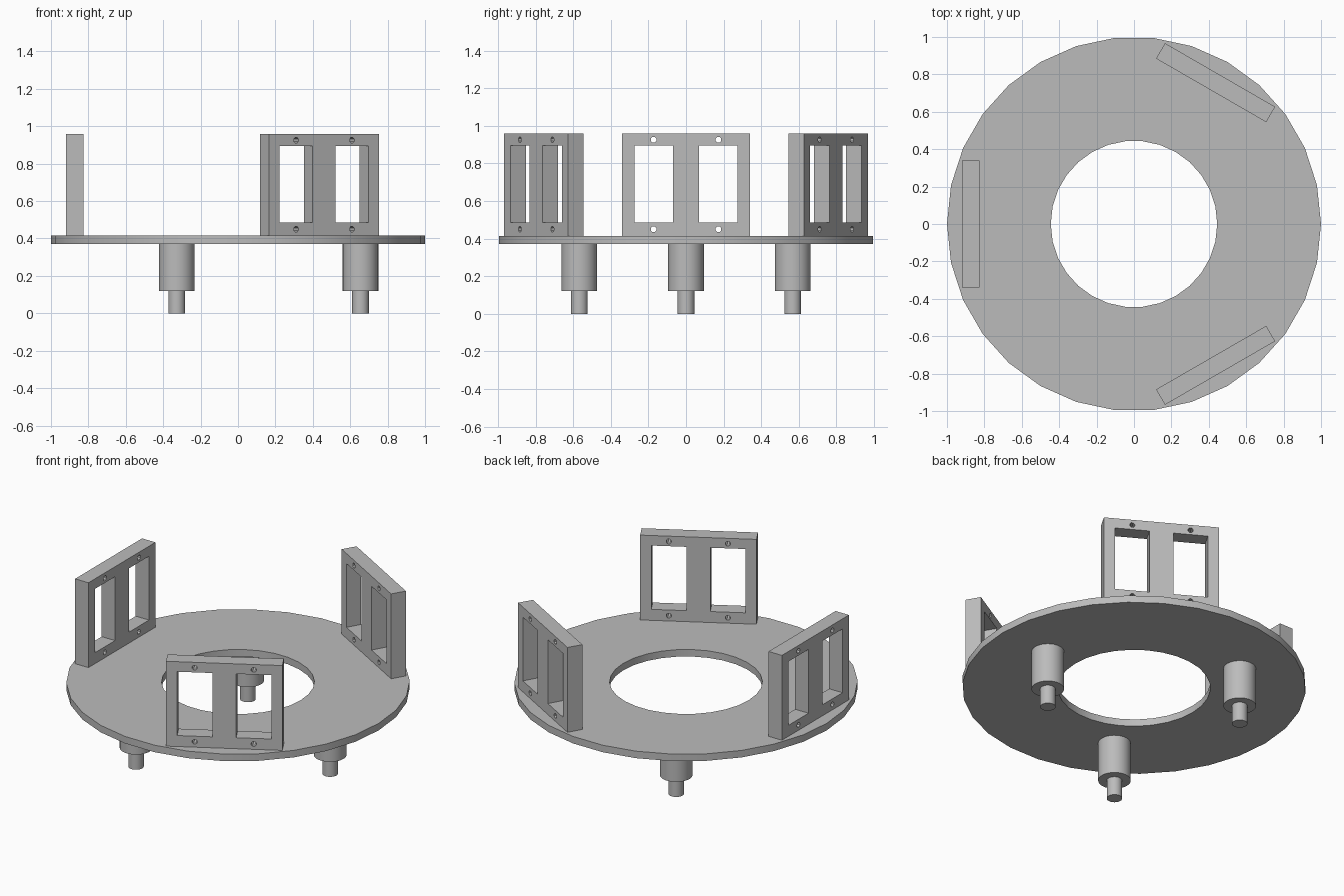
import bpy, bmesh
from math import cos, sin, pi, radians

cube = bpy.data.objects.get("Cube")
if cube:
    bpy.data.objects.remove(cube, do_unlink=True)

grey = bpy.data.materials.new("plain grey")
grey.use_nodes = True
COLOUR = (0.5, 0.5, 0.5, 1)
grey.diffuse_color = COLOUR
grey.node_tree.nodes["Principled BSDF"].inputs["Base Color"].default_value = COLOUR


def circle(x, y, radius, sides, turn=0.0):
    return [(x + radius * cos(turn + 2 * pi * i / sides),
             y + radius * sin(turn + 2 * pi * i / sides)) for i in range(sides)]


def rectangle(x, y, width, height):
    w, h = width / 2, height / 2
    return [(x - w, y - h), (x + w, y - h), (x + w, y + h), (x - w, y + h)]


def finish(name, mesh, location, rotation=(0, 0, 0)):
    """Weld the mesh, shade it and place it as a named part."""
    bm = bmesh.new()
    bm.from_mesh(mesh)
    bmesh.ops.remove_doubles(bm, verts=bm.verts, dist=0.0001)
    bmesh.ops.recalc_face_normals(bm, faces=bm.faces)
    bm.to_mesh(mesh)
    bm.free()
    mesh.materials.clear()
    mesh.materials.append(grey)
    part = bpy.data.objects.new(name, mesh)
    part.location, part.rotation_euler = location, rotation
    bpy.context.collection.objects.link(part)
    bpy.ops.object.select_all(action="DESELECT")
    part.select_set(True)
    bpy.context.view_layer.objects.active = part
    bpy.ops.object.shade_smooth_by_angle(angle=radians(30))
    return part


def plate(name, loops, thickness, location, rotation=(0, 0, 0)):
    """Extrude an outline; the loops inside it become holes."""
    curve = bpy.data.curves.new(name + "_outline", "CURVE")
    curve.dimensions, curve.fill_mode = "2D", "BOTH"
    curve.extrude = thickness / 2
    for loop in loops:
        spline = curve.splines.new("POLY")
        spline.points.add(len(loop) - 1)
        for point, (x, y) in zip(spline.points, loop):
            point.co = (x, y, 0, 1)
        spline.use_cyclic_u = True
    helper = bpy.data.objects.new(name + "_outline", curve)
    bpy.context.collection.objects.link(helper)
    bpy.context.view_layer.update()
    graph = bpy.context.evaluated_depsgraph_get()
    mesh = bpy.data.meshes.new_from_object(helper.evaluated_get(graph))
    bpy.data.objects.remove(helper, do_unlink=True)
    bpy.data.curves.remove(curve)
    return finish(name, mesh, location, rotation)


def stepped_peg(name, location):
    """Lathe a wide collar with a thin tip below it."""
    profile = [(0, 0), (0.045, 0), (0.045, 0.12), (0.095, 0.12), (0.095, 0.37), (0, 0.37)]
    bm = bmesh.new()
    verts = [bm.verts.new((r, 0, z)) for r, z in profile]
    edges = [bm.edges.new(pair) for pair in zip(verts, verts[1:])]
    bmesh.ops.spin(bm, geom=verts + edges, cent=(0, 0, 0), axis=(0, 0, 1),
                   angle=2 * pi, steps=30)
    mesh = bpy.data.meshes.new(name)
    bm.to_mesh(mesh)
    bm.free()
    return finish(name, mesh, location)


# Ring-shaped base
plate("base_ring", [circle(0, 0, 1, 30), circle(0, 0, 0.445, 30)], 0.045, (0, 0, 0.3925))

# Upright frames: two windows and four screw holes each
frame_loops = [rectangle(0, 0, 0.68, 0.545)]
for side in (-1, 1):
    frame_loops.append(rectangle(side * 0.1725, 0.003, 0.205, 0.41))
    for level in (-1, 1):
        frame_loops.append(circle(side * 0.1725, level * 0.238, 0.016, 8, pi / 8))

for name, degrees in (("right", 180), ("back_left", 60), ("front_left", -60)):
    a = radians(degrees)
    plate(name + "_frame", frame_loops, 0.095,
          (0.8725 * cos(a), 0.8725 * sin(a), 0.6875), (pi / 2, 0, pi / 2 + a))

# Stepped pegs under the base
for name, degrees in (("left", 0), ("back_right", 120), ("front_right", 240)):
    a = radians(degrees)
    stepped_peg(name + "_peg", (0.655 * cos(a), 0.655 * sin(a), 0))
